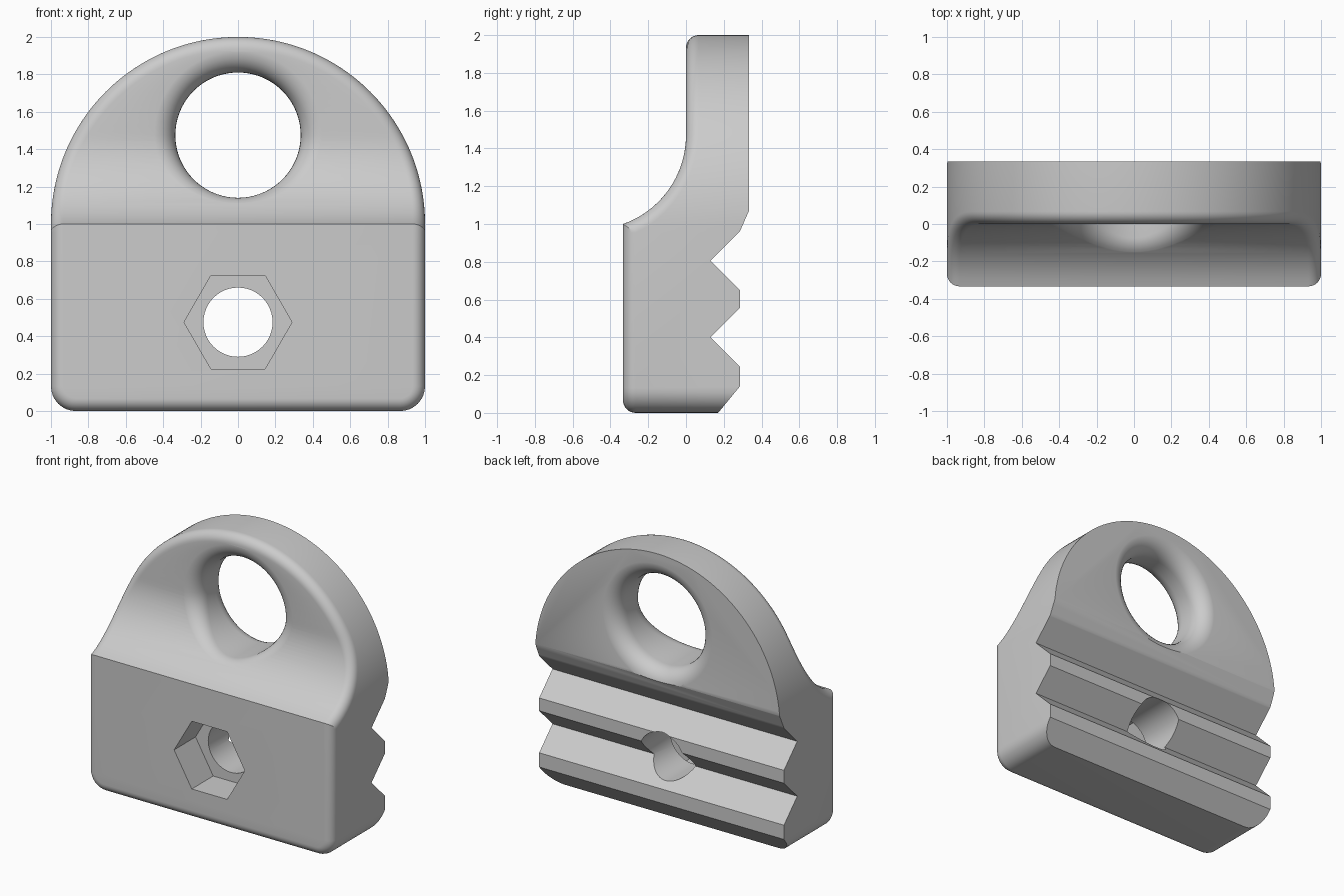
import bpy, bmesh
from math import sin, cos, pi, sqrt, radians
from mathutils import Vector

if "Cube" in bpy.data.objects:
    bpy.data.objects.remove(bpy.data.objects["Cube"])

FRONT, BACK = -1 / 3, 1 / 3
SWEEP_R, SWEEP_Z = 0.5, 1.471      # concave sweep between block and arch
EDGE_R, CORNER_R = 0.067, 0.133
EYE_Z, EYE_R, EYE_FILLET = 1.475, 0.335, 0.12
BOLT_Z, BOLT_R = 0.475, 0.185
STEPS = 8
FORWARD = Vector((0, -1, 0))


def crease(r):
    """Centre height of a ball of radius r tucked under the front crease."""
    return SWEEP_Z - sqrt((SWEEP_R + r) ** 2 - (FRONT + r + SWEEP_R) ** 2)


def front(z, r):
    """Depth and normal of the front surface, offset inwards by r."""
    if z >= SWEEP_Z:
        return r, FORWARD
    if z < crease(r):
        return FRONT + r, FORWARD
    dz = SWEEP_Z - z
    dy = sqrt((SWEEP_R + r) ** 2 - dz * dz)
    return dy - SWEEP_R, Vector((0, -dy, dz)).normalized()


def fillet(centre, r, a, b):
    """Rolling-ball arc around centre from normal a to normal b."""
    return [centre + r * a.slerp(b, k / STEPS) for k in range(STEPS + 1)]


def finish(name, bm):
    bmesh.ops.remove_doubles(bm, verts=bm.verts, dist=1e-5)
    bmesh.ops.recalc_face_normals(bm, faces=bm.faces)
    mesh = bpy.data.meshes.new(name)
    bm.to_mesh(mesh)
    bm.free()
    obj = bpy.data.objects.new(name, mesh)
    bpy.context.collection.objects.link(obj)
    return obj


def skin(bm, sections):
    """Join a closed cycle of point rows with quads."""
    rows = [[bm.verts.new(p) for p in s] for s in sections]
    for a, b in zip(rows, rows[1:] + rows[:1]):
        for k in range(len(a) - 1):
            bm.faces.new((a[k], a[k + 1], b[k + 1], b[k]))
    return rows


def prism(name, points, offset):
    bm = bmesh.new()
    face = bm.faces.new([bm.verts.new(p) for p in points])
    new = bmesh.ops.extrude_face_region(bm, geom=[face])["geom"]
    moved = [g for g in new if isinstance(g, bmesh.types.BMVert)]
    bmesh.ops.translate(bm, verts=moved, vec=offset)
    return finish(name, bm)


def ring(radius, z, y, count):
    return [(radius * cos(2 * pi * k / count), y,
             z + radius * sin(2 * pi * k / count)) for k in range(count)]


def cut(target, cutter):
    cutter.hide_render = True
    mod = target.modifiers.new("cut", "BOOLEAN")
    mod.operation, mod.solver, mod.object = "DIFFERENCE", "EXACT", cutter
    bpy.context.view_layer.objects.active = target
    bpy.ops.object.modifier_apply(modifier=mod.name)
    bpy.data.objects.remove(cutter)


# Right half of the rounded outline: (point, outward normal), bottom to top
outline = []
for k in range(STEPS + 1):
    out = Vector((sin(k * pi / 2 / STEPS), 0, -cos(k * pi / 2 / STEPS)))
    outline.append((Vector((1 - CORNER_R, 0, CORNER_R)) + CORNER_R * out, out))
side_out = Vector((1, 0, 0))
crease_z = crease(EDGE_R)
outline.append((Vector((1, 0, crease_z)), None))
outline.append((Vector((1, 0, (crease_z + 1) / 2)), side_out))
for k in range(49):
    out = Vector((cos(k * pi / 96), 0, sin(k * pi / 96)))
    outline.append((Vector((0, 0, 1)) + out, out))
outline[-1] = (Vector((0, 0, 2)), Vector((0, 0, 1)))

# Body with a filleted front edge, left deep at the back for cutting
half = []
for point, out in outline:
    centre = point - EDGE_R * (out or side_out)
    centre.y, normal = front(centre.z, EDGE_R)
    back = Vector((point.x, 0.6, point.z))
    if out:
        half.append([back] + fillet(centre, EDGE_R, out, normal))
        continue
    # mitred sections where the front crease meets the side
    centre.y = FRONT + EDGE_R
    upper = Vector((0, -centre.y - SWEEP_R, SWEEP_Z - crease_z)).normalized()
    mitre = Vector((0, -1, (1 - crease_z) / EDGE_R))
    for n in (FORWARD, mitre, upper):
        arc = [centre + EDGE_R * (cos(t) * side_out + sin(t) * n)
               for t in (k * pi / 2 / STEPS for k in range(STEPS + 1))]
        half.append([back] + arc)

mirrored = [[Vector((-p.x, p.y, p.z)) for p in s] for s in half[:-1]]
bm = bmesh.new()
rows = skin(bm, half + mirrored[::-1])
right = [r[-1] for r in rows[:len(half)]]
left = [r[-1] for r in rows[len(half):]][::-1] + [right[-1]]
for k in range(len(right) - 1):
    quad = [right[k], right[k + 1], left[k + 1], left[k]]
    bm.faces.new(list(dict.fromkeys(quad)))
bm.faces.new([r[0] for r in rows])
body = finish("clamp_body", bm)

# Toothed back
teeth = [(0.088, -0.1), (0.285, 0.14), (0.285, 0.245), (0.13, 0.4),
         (0.285, 0.555), (0.285, 0.65), (0.13, 0.805), (0.285, 0.96),
         (BACK, 1.07), (BACK, 2.2), (1, 2.2), (1, -0.1)]
cut(body, prism("back_cutter", [(-1.5, y, z) for y, z in teeth], (3, 0, 0)))

# Large eye, rounded over on both faces
sections = []
for k in range(72):
    a = 2 * pi * k / 72
    radial = Vector((cos(a), 0, sin(a)))
    centre = Vector((0, 0, EYE_Z)) + (EYE_R + EYE_FILLET) * radial
    centre.y, normal = front(centre.z, EYE_FILLET)
    front_arc = fillet(centre, EYE_FILLET, -radial, normal)[::-1]
    front_arc[0] += normal * 0.001
    centre.y = BACK - EYE_FILLET
    back_arc = fillet(centre, EYE_FILLET, -radial, -FORWARD)
    back_arc[-1] -= FORWARD * 0.001
    first, last = front_arc[0].copy(), back_arc[-1].copy()
    first.y, last.y = -1, 1
    sections.append([first] + front_arc + back_arc + [last])
bm = bmesh.new()
rows = skin(bm, sections)
bm.faces.new([r[0] for r in rows])
bm.faces.new([r[-1] for r in rows])
cut(body, finish("eye_cutter", bm))

# Bolt hole with a hexagonal nut pocket
cut(body, prism("bolt_cutter", ring(BOLT_R, BOLT_Z, -1, 48), (0, 2, 0)))
cut(body, prism("nut_cutter", ring(0.2887, BOLT_Z, -1, 6), (0, 0.917, 0)))

# Grey finish
grey = bpy.data.materials.new("grey")
grey.use_nodes = True
colour = (0.6, 0.6, 0.6, 1)
grey.diffuse_color = colour
grey.node_tree.nodes["Principled BSDF"].inputs["Base Color"].default_value = colour
body.data.materials.clear()
body.data.materials.append(grey)

bpy.ops.object.select_all(action="DESELECT")
body.select_set(True)
bpy.context.view_layer.objects.active = body
bpy.ops.object.shade_smooth_by_angle(angle=radians(24))
